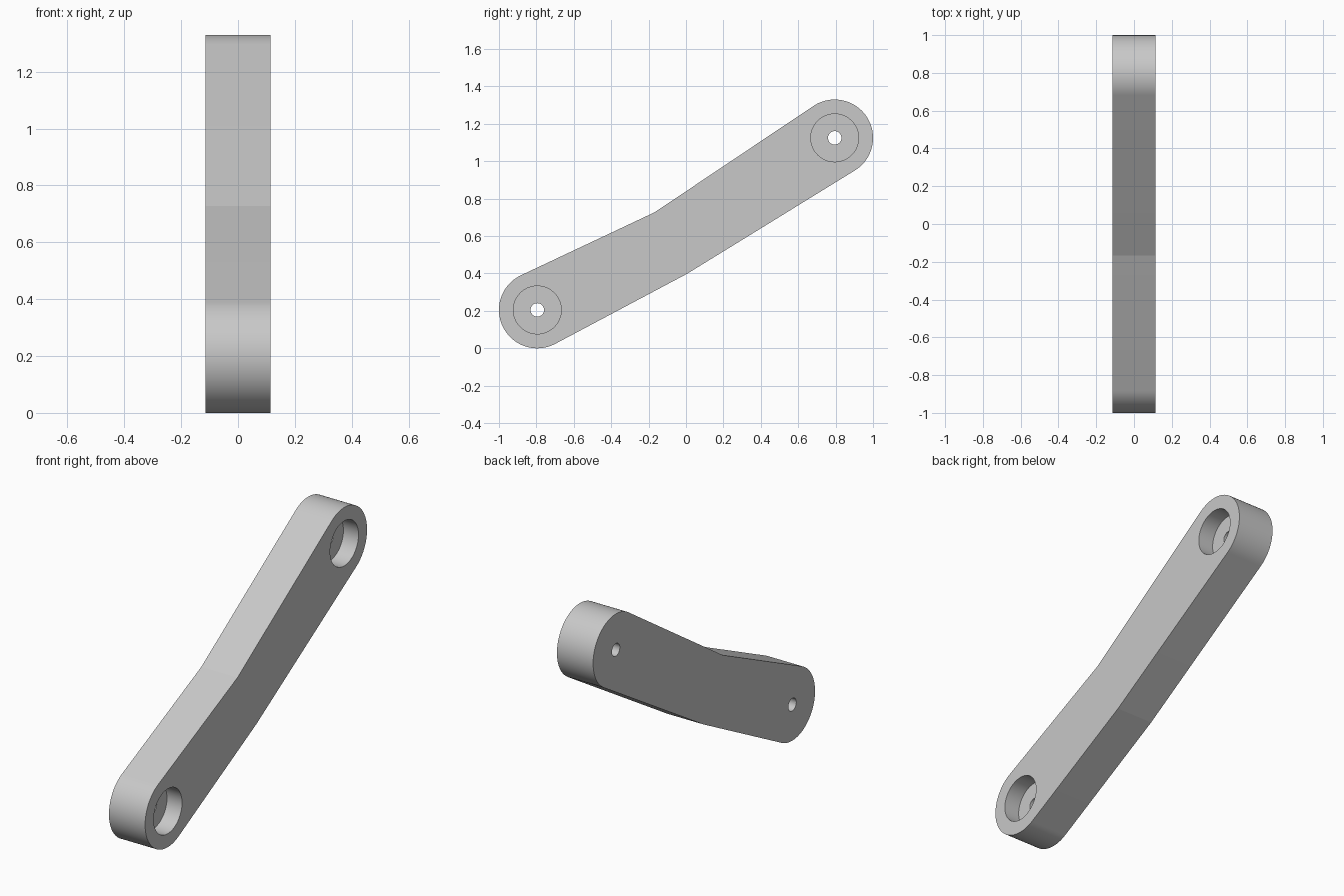
import bpy
import bmesh
import math
from mathutils import Matrix, Vector

cube = bpy.data.objects.get("Cube")
if cube:
    bpy.data.objects.remove(cube, do_unlink=True)

HALF = 0.114           # half thickness along x
RADIUS = 0.205         # rounded ends
LOW_END = Vector((-0.795, 0.205))
HIGH_END = Vector((0.795, 1.125))
TOP_BEND = Vector((-0.168, 0.727))
BOTTOM_BEND = Vector((0.005, 0.398))
BORE_RADIUS, BORE_DEPTH, PIN_RADIUS = 0.128, 0.095, 0.036

grey = bpy.data.materials.new("plain grey")
grey.use_nodes = True
grey.diffuse_color = (0.58, 0.58, 0.58, 1)
grey.node_tree.nodes["Principled BSDF"].inputs["Base Color"].default_value = grey.diffuse_color


def tangent_angle(centre, point, side):
    """Angle on the end circle where a line from the point touches it."""
    d = point - centre
    return math.atan2(d.y, d.x) + side * math.acos(RADIUS / d.length)


def arc(centre, start, end, steps=48):
    sweep = (end - start) % math.tau
    angles = [start + sweep * i / steps for i in range(steps + 1)]
    return [centre + RADIUS * Vector((math.cos(a), math.sin(a))) for a in angles]


def mesh_object(name, bm):
    mesh = bpy.data.meshes.new(name)
    bmesh.ops.recalc_face_normals(bm, faces=bm.faces)
    bm.to_mesh(mesh)
    bm.free()
    mesh.materials.append(grey)
    obj = bpy.data.objects.new(name, mesh)
    bpy.context.collection.objects.link(obj)
    return obj


def hole_cutter(name, centre, radius, x0, x1, sides):
    bm = bmesh.new()
    place = Matrix.Translation(((x0 + x1) / 2, centre.x, centre.y)) @ Matrix.Rotation(math.pi / 2, 4, "Y")
    bmesh.ops.create_cone(bm, cap_ends=True, segments=sides, radius1=radius,
                          radius2=radius, depth=x1 - x0, matrix=place)
    obj = mesh_object(name, bm)
    obj.hide_render = True
    return obj


# Bent arm outline, counter-clockwise: low end, bottom bend, high end, top bend
outline = arc(LOW_END, tangent_angle(LOW_END, TOP_BEND, 1),
              tangent_angle(LOW_END, BOTTOM_BEND, -1))
outline.append(BOTTOM_BEND)
outline += arc(HIGH_END, tangent_angle(HIGH_END, BOTTOM_BEND, 1),
               tangent_angle(HIGH_END, TOP_BEND, -1))
outline.append(TOP_BEND)

bm = bmesh.new()
face = bm.faces.new([bm.verts.new((-HALF, p.x, p.y)) for p in outline])
extruded = bmesh.ops.extrude_face_region(bm, geom=[face])
moved = [g for g in extruded["geom"] if isinstance(g, bmesh.types.BMVert)]
bmesh.ops.translate(bm, verts=moved, vec=(2 * HALF, 0, 0))
arm = mesh_object("link_arm", bm)

# Counterbore and through hole at each end
cutters = []
for label, centre in (("low", LOW_END), ("high", HIGH_END)):
    cutters.append(hole_cutter(label + "_bore_cutter", centre, BORE_RADIUS,
                               HALF - BORE_DEPTH, HALF + 0.1, 64))
    cutters.append(hole_cutter(label + "_pin_cutter", centre, PIN_RADIUS,
                               -HALF - 0.1, HALF + 0.05, 32))

bpy.ops.object.select_all(action="DESELECT")
bpy.context.view_layer.objects.active = arm
arm.select_set(True)
for cutter in cutters:
    mod = arm.modifiers.new(cutter.name, "BOOLEAN")
    mod.operation = "DIFFERENCE"
    mod.solver = "EXACT"
    mod.object = cutter
    bpy.ops.object.modifier_apply(modifier=mod.name)
for cutter in cutters:
    bpy.data.objects.remove(cutter, do_unlink=True)

# Smooth curved walls, crisp rims and bends
bpy.ops.object.shade_smooth_by_angle(angle=math.radians(30))
for edge in arm.data.edges:
    a, b = (arm.data.vertices[i].co for i in edge.vertices)
    mid = Vector(((a.y + b.y) / 2, (a.z + b.z) / 2))
    if min((mid - TOP_BEND).length, (mid - BOTTOM_BEND).length) < 0.01:
        edge.use_edge_sharp = True
